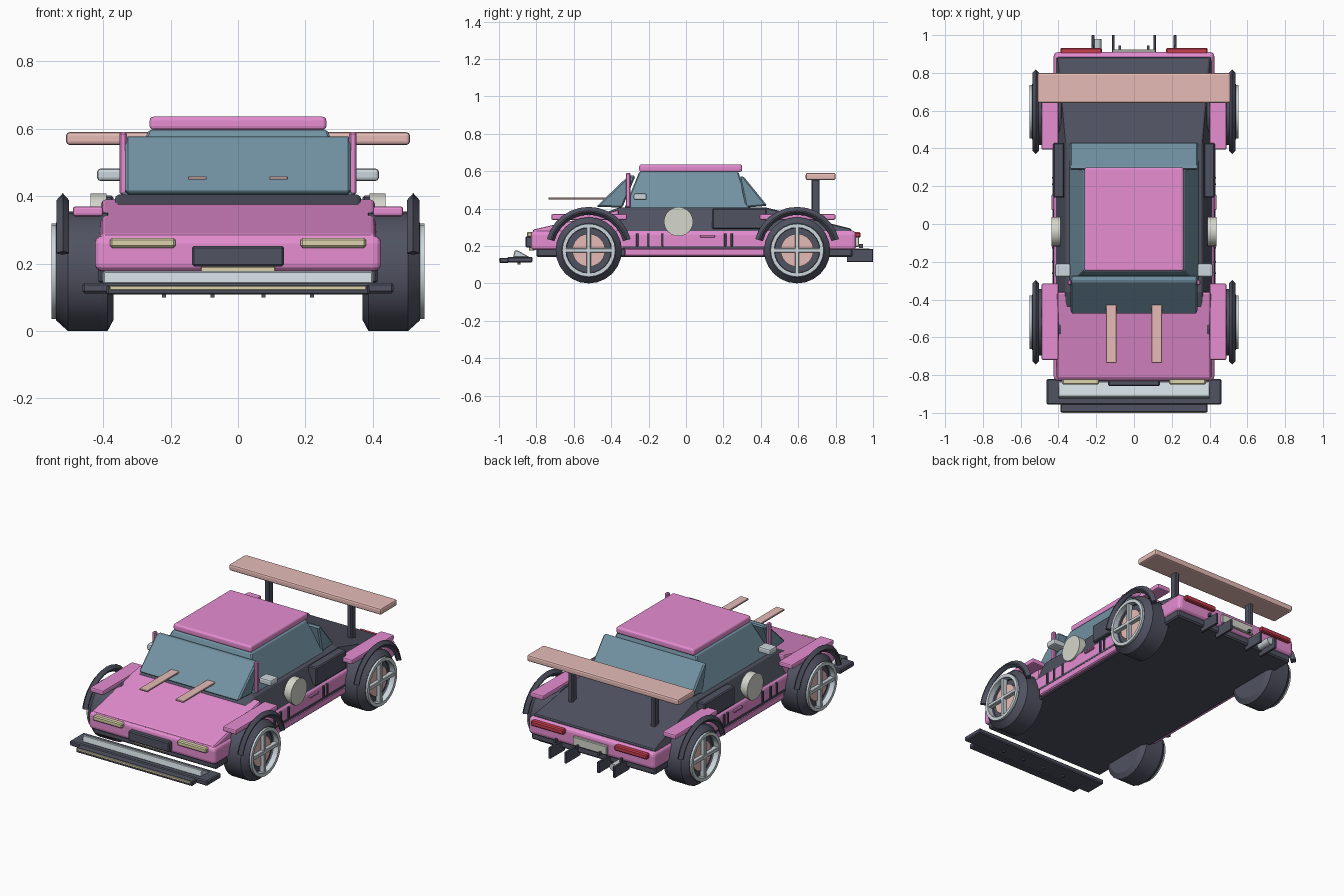
import bpy, bmesh, math
from mathutils import Vector

if "Cube" in bpy.data.objects:
    bpy.data.objects.remove(bpy.data.objects["Cube"])

def mat(name, r, g, b):
    m = bpy.data.materials.new(name)
    m.diffuse_color = (r, g, b, 1)
    m.use_nodes = True
    m.node_tree.nodes["Principled BSDF"].inputs["Base Color"].default_value = m.diffuse_color
    return m

PINK = mat("pink", 0.79, 0.27, 0.64)
DARK = mat("dark", 0.08, 0.085, 0.12)
GLASS = mat("glass", 0.17, 0.29, 0.37)
SALMON = mat("salmon", 0.79, 0.50, 0.47)
CREAM = mat("cream", 0.73, 0.66, 0.42)
SILVER = mat("silver", 0.60, 0.67, 0.71)
WHITE = mat("off_white", 0.66, 0.67, 0.60)
RED = mat("red", 0.60, 0.05, 0.08)

def finish(name, bm, m, bevel=0, seg=2):
    bmesh.ops.remove_doubles(bm, verts=bm.verts, dist=1e-5)
    bmesh.ops.recalc_face_normals(bm, faces=bm.faces)
    me = bpy.data.meshes.new(name)
    bm.to_mesh(me)
    bm.free()
    me.materials.append(m)
    ob = bpy.data.objects.new(name, me)
    bpy.context.collection.objects.link(ob)
    if bevel:
        b = ob.modifiers.new("bevel", 'BEVEL')
        b.width, b.segments = bevel, seg
    return ob

def loft(name, loops, m, bevel=0, seg=2):
    """Skin a list of equal-length point loops and cap both ends."""
    bm = bmesh.new()
    rows = [[bm.verts.new(p) for p in lp] for lp in loops]
    n = len(rows[0])
    for a, b in zip(rows, rows[1:]):
        for i in range(n):
            bm.faces.new((a[i], a[(i + 1) % n], b[(i + 1) % n], b[i]))
    bm.faces.new(rows[0])
    bm.faces.new(rows[-1])
    return finish(name, bm, m, bevel, seg)

def box(name, x, y, z, m, bevel=0.004, seg=1):
    lp = lambda zz: [(x[0], y[0], zz), (x[1], y[0], zz), (x[1], y[1], zz), (x[0], y[1], zz)]
    return loft(name, [lp(z[0]), lp(z[1])], m, bevel, seg)

def pair(name, x, y, z, m, bevel=0.004, seg=1):
    for side, s in (("right", 1), ("left", -1)):
        box(f"{name}_{side}", sorted((s * x[0], s * x[1])), y, z, m, bevel, seg)

def extrude_x(name, prof, x0, x1, m, bevel=0.004, seg=1):
    return loft(name, [[(x, y, z) for y, z in prof] for x in (x0, x1)], m, bevel, seg)

def lathe(name, prof, s, cy, cz, m, n=24, a0=0, a1=360):
    """Turn a closed (x, radius) profile about an axis along x."""
    bm = bmesh.new()
    full = a1 - a0 == 360
    rows = []
    for k in range(n if full else n + 1):
        a = math.radians(a0 + (a1 - a0) * k / n)
        rows.append([bm.verts.new((s * x, cy + r * math.cos(a), cz + r * math.sin(a))) for x, r in prof])
    for a, b in zip(rows, rows[1:] + ([rows[0]] if full else [])):
        for i in range(len(prof)):
            j = (i + 1) % len(prof)
            if prof[i][1] + prof[j][1] > 0:
                bm.faces.new((a[i], a[j], b[j], b[i]))
    if not full:
        bm.faces.new(rows[0])
        bm.faces.new(rows[-1])
    ob = finish(name, bm, m)
    ob.data.shade_smooth()
    ob.data.set_sharp_from_angle(angle=math.radians(25))
    return ob

# Chassis floor and lower body
box("floor", (-0.415, 0.415), (-0.80, 0.89), (0.14, 0.20), DARK, 0.008)
box("lower_body", (-0.425, 0.425), (-0.83, 0.91), (0.178, 0.282), PINK, 0.022, 3)
pair("sill", (0.38, 0.432), (-0.33, 0.42), (0.145, 0.188), PINK, 0.006)
pair("sill_groove", (0.40, 0.429), (-0.34, 0.42), (0.186, 0.198), DARK, 0)
for i, y in enumerate((-0.26, -0.20, -0.125, 0.21, 0.245)):
    pair(f"side_rib_{i}", (0.41, 0.433), (y - 0.006, y + 0.006), (0.198, 0.268), DARK, 0.002)
pair("door_handle", (0.41, 0.437), (0.075, 0.155), (0.245, 0.258), PINK, 0.003)

# Upper body: wedge hood, dark waist and sloping rear deck
def section(y, z, wb, wt, zb=0.265):
    return [(-wb, y, zb), (wb, y, zb), (wt, y, z), (-wt, y, z)]
loft("hood", [section(-0.82, 0.287, 0.415, 0.405), section(-0.36, 0.392, 0.415, 0.405)], PINK, 0.012, 2)
loft("waist", [section(-0.44, 0.375, 0.405, 0.36), section(-0.36, 0.405, 0.42, 0.36),
               section(0.43, 0.405, 0.42, 0.36), section(0.885, 0.292, 0.42, 0.40)], DARK, 0.006, 1)
pair("side_intake", (0.37, 0.428), (0.14, 0.43), (0.29, 0.402), DARK, 0.006)

# Cabin glass, roof and pillars
def rect(w, y0, y1, z):
    return [(-w, y0, z), (w, y0, z), (w, y1, z), (-w, y1, z)]
loft("side_glass", [rect(0.345, -0.33, 0.34, 0.40), rect(0.265, -0.25, 0.28, 0.597)], GLASS, 0.006, 1)
extrude_x("windshield", [(-0.48, 0.41), (-0.34, 0.405), (-0.27, 0.575), (-0.305, 0.578)], -0.335, 0.335, GLASS, 0.008)
extrude_x("rear_glass", [(0.435, 0.415), (0.32, 0.405), (0.285, 0.57), (0.305, 0.575)], -0.34, 0.34, GLASS, 0.008)
box("roof", (-0.262, 0.262), (-0.25, 0.30), (0.596, 0.636), PINK, 0.012, 3)
pair("front_pillar", (0.33, 0.352), (-0.322, -0.296), (0.405, 0.59), PINK, 0.005)
pair("side_mirror", (0.335, 0.418), (-0.28, -0.21), (0.445, 0.482), SILVER, 0.010, 2)

# Bonnet stripes
pair("hood_stripe", (0.093, 0.148), (-0.735, -0.34), (0.449, 0.459), SALMON, 0.002)

# Door roundels
for s in (1, -1):
    lathe("door_roundel", [(0.39, 0), (0.39, 0.078), (0.437, 0.078), (0.437, 0)], s, -0.04, 0.33, WHITE, 24)

# Wheels, rims, fenders and arches
tyre = [(0.37, 0), (0.37, 0.145), (0.387, 0.177), (0.505, 0.177), (0.54, 0.145), (0.54, 0.125), (0.51, 0.12), (0.51, 0)]
arch = [(0.502, 0.205), (0.502, 0.212), (0.52, 0.232), (0.538, 0.212), (0.538, 0.205), (0.52, 0.19)]
for end, y in (("front", -0.52), ("rear", 0.594)):
    pair(f"{end}_fender", (0.40, 0.49), (y - 0.2, y + 0.205), (0.34, 0.37), PINK, 0.008, 2)
    for side, s in (("right", 1), ("left", -1)):
        tag = f"{end}_{side}"
        lathe(f"tyre_{tag}", tyre, s, y, 0.177, DARK, 24)
        lathe(f"rim_{tag}", [(0.50, 0.122), (0.50, 0.142), (0.553, 0.142), (0.553, 0.122)], s, y, 0.177, SILVER, 24)
        lathe(f"hub_{tag}", [(0.48, 0), (0.48, 0.088), (0.525, 0.088), (0.525, 0)], s, y, 0.177, SALMON, 24)
        lathe(f"arch_{tag}", arch, s, y, 0.177, DARK, 12, 15, 165)
        xs = sorted((s * 0.515, s * 0.548))
        box(f"spoke_upright_{tag}", xs, (y - 0.011, y + 0.011), (0.05, 0.304), SILVER, 0.003)
        box(f"spoke_level_{tag}", xs, (y - 0.127, y + 0.127), (0.166, 0.188), SILVER, 0.003)

# Rear wing
box("wing", (-0.51, 0.51), (0.64, 0.80), (0.552, 0.59), SALMON, 0.010, 2)
pair("wing_post", (0.262, 0.292), (0.67, 0.715), (0.32, 0.556), DARK, 0.005)

# Nose: splitter, lip, lights and grille
box("splitter", (-0.462, 0.462), (-0.955, -0.82), (0.112, 0.142), DARK, 0.006)
box("splitter_lip", (-0.39, 0.39), (-0.998, -0.95), (0.108, 0.137), DARK, 0.005)
box("splitter_strip", (-0.38, 0.38), (-1.0, -0.99), (0.121, 0.134), CREAM, 0.002)
extrude_x("splitter_blade", [(-0.925, 0.14), (-0.835, 0.14), (-0.90, 0.176), (-0.915, 0.178)], -0.40, 0.40, SILVER, 0.004)
for i, x in enumerate((0.075, 0.22)):
    pair(f"splitter_stud_{i}", (x - 0.006, x + 0.006), (-0.90, -0.885), (0.10, 0.115), DARK, 0)
    pair(f"rear_stud_{i}", (x - 0.006, x + 0.006), (0.925, 0.945), (0.19, 0.21), DARK, 0)
pair("headlight", (0.185, 0.38), (-0.85, -0.81), (0.247, 0.276), CREAM, 0.006)
box("grille", (-0.137, 0.137), (-0.858, -0.81), (0.192, 0.252), DARK, 0.006)
box("grille_strip", (-0.11, 0.11), (-0.84, -0.81), (0.176, 0.191), CREAM, 0.002)

# Tail: lights, plate, diffuser fins and exhaust
pair("tail_light", (0.17, 0.39), (0.89, 0.933), (0.244, 0.274), RED, 0.006)
box("rear_plate", (-0.115, 0.115), (0.89, 0.925), (0.195, 0.25), WHITE, 0.004)
for i, x in enumerate((0.11, 0.217)):
    pair(f"diffuser_fin_{i}", (x - 0.007, x + 0.007), (0.86, 1.0), (0.115, 0.183), DARK, 0.002)
bm = bmesh.new()
bmesh.ops.create_cone(bm, cap_ends=True, segments=16, radius1=0.022, radius2=0.022, depth=0.13)
pipe = finish("exhaust", bm, SILVER)
pipe.rotation_euler = (math.pi / 2, 0, 0)
pipe.location = (-0.195, 0.915, 0.165)
pipe.data.shade_smooth()
pipe.data.set_sharp_from_angle(angle=math.radians(40))
